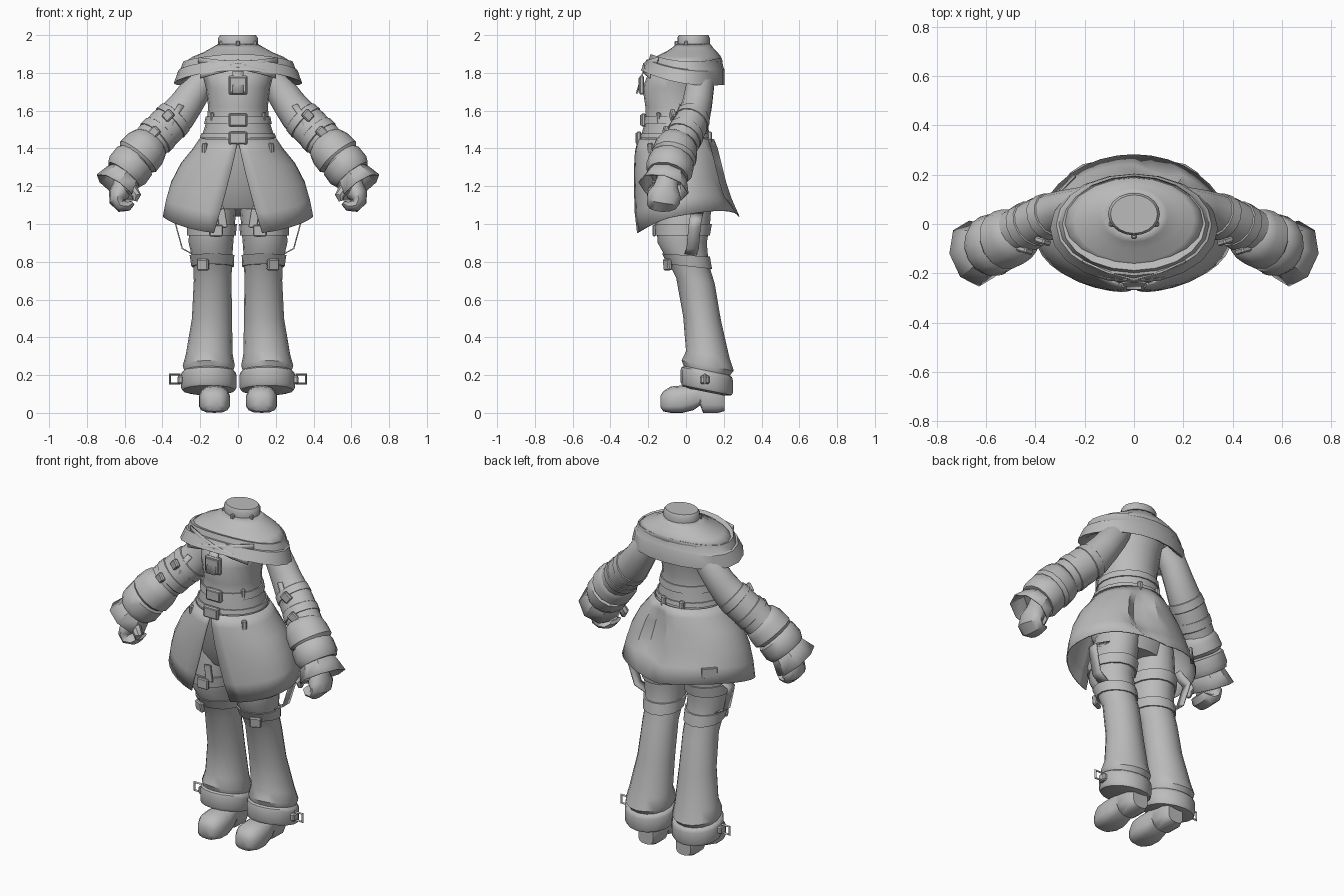
import bpy, bmesh, math
from mathutils import Vector as V

if "Cube" in bpy.data.objects:
    bpy.data.objects.remove(bpy.data.objects["Cube"])

GREY = bpy.data.materials.new("cloth_grey")
GREY.diffuse_color = (0.5, 0.5, 0.5, 1)
GREY.use_nodes = True
GREY.node_tree.nodes["Principled BSDF"].inputs["Base Color"].default_value = GREY.diffuse_color


def finish(name, bm, thick=0, angle=40):
    bmesh.ops.recalc_face_normals(bm, faces=bm.faces)
    me = bpy.data.meshes.new(name)
    bm.to_mesh(me)
    bm.free()
    ob = bpy.data.objects.new(name, me)
    bpy.context.collection.objects.link(ob)
    me.materials.append(GREY)
    if thick:
        m = ob.modifiers.new("thickness", 'SOLIDIFY')
        m.thickness, m.offset = thick, 0
    bpy.ops.object.select_all(action='DESELECT')
    bpy.context.view_layer.objects.active = ob
    ob.select_set(True)
    bpy.ops.object.shade_smooth_by_angle(angle=math.radians(angle))
    return ob


def loft(name, rings, closed=True, caps=True, thick=0, angle=40):
    bm = bmesh.new()
    vs = [[bm.verts.new(p) for p in r] for r in rings]
    n = len(vs[0])
    for a, b in zip(vs, vs[1:]):
        for i in range(n if closed else n - 1):
            j = (i + 1) % n
            bm.faces.new((a[i], a[j], b[j], b[i]))
    if caps and closed:
        bm.faces.new(vs[0])
        bm.faces.new(vs[-1])
    return finish(name, bm, thick, angle)


def flat_ring(cx, cy, z, rx, ry, tilt=0, sag=0, n=20):
    # horizontal oval; tilt slopes it along y, sag drops its sides
    out = []
    for i in range(n):
        a = 2 * math.pi * i / n
        c, s = math.cos(a), math.sin(a)
        out.append((cx + rx * c, cy + ry * s, z + tilt * ry * s - sag * c * c))
    return out


def tube(name, pts, n=14, caps=True):
    # pts: x, y, z, radius in the x-z plane, radius along y
    rings = []
    for k, p in enumerate(pts):
        t = V(pts[min(k + 1, len(pts) - 1)][:3]) - V(pts[max(k - 1, 0)][:3])
        t.normalize()
        a = V((0, 1, 0)).cross(t).normalized()
        b = t.cross(a)
        rings.append([V(p[:3]) + a * p[3] * math.cos(2 * math.pi * i / n)
                      + b * p[4] * math.sin(2 * math.pi * i / n) for i in range(n)])
    return loft(name, rings, caps=caps)


def box(name, loc, size, rot=(0, 0, 0)):
    bm = bmesh.new()
    bmesh.ops.create_cube(bm, size=1)
    bmesh.ops.scale(bm, vec=size, verts=bm.verts)
    bmesh.ops.bevel(bm, geom=bm.edges[:], offset=min(size) * .25, segments=1, affect='EDGES')
    ob = finish(name, bm, angle=30)
    ob.location, ob.rotation_euler = loc, rot
    return ob


def ribbon(name, path, width, thick=.007):
    w = V(width) / 2
    return loft(name, [[V(p) - w, V(p) + w] for p in path], closed=False, thick=thick)


def interp(profile, z):
    for a, b in zip(profile, profile[1:]):
        if a[0] >= z >= b[0]:
            f = (a[0] - z) / (a[0] - b[0])
            return [p + (q - p) * f for p, q in zip(a, b)]
    return profile[-1]


def band(name, ring_at, z0, z1, out):
    loft(name, [ring_at(z0, .001), ring_at(z0, out), ring_at(z1, out), ring_at(z1, .001)], caps=False)


# Torso: height, half width, front, back
TORSO = [(1.9, .12, -.08, .13), (1.8, .19, -.2, .15), (1.72, .17, -.23, .13),
         (1.62, .158, -.215, .11), (1.55, .165, -.215, .11), (1.46, .193, -.24, .128),
         (1.4, .205, -.235, .13), (1.2, .24, -.205, .15), (1.08, .2, -.14, .12)]


def torso_ring(z, out=0):
    _, rx, f, b = interp(TORSO, z)
    return flat_ring(0, (f + b) / 2, z, rx + out, (b - f) / 2 + out)


loft("torso", [torso_ring(p[0]) for p in TORSO])
for k, (z0, z1) in enumerate([(1.57, 1.53), (1.48, 1.455)]):
    band(f"torso_belt_{k}", torso_ring, z0, z1, .008)
for k, (z, h) in enumerate([(1.735, .1), (1.55, .07), (1.455, .07)]):
    y = interp(TORSO, z)[2]
    box(f"front_clasp_{k}", (0, y - .01, z), (.1, .025, h))
    box(f"front_clasp_plate_{k}", (0, y - .022, z), (.085, .012, h * .8))
for s in (1, -1):
    box("belt_clip", (s * .135, -.145, 1.56), (.022, .025, .06), (0, 0, s * .8))
    box("belt_clip_low", (s * .175, -.19, 1.4), (.028, .025, .06), (0, 0, s * .7))
    box("belt_clip_back", (s * .06, .125, 1.46), (.03, .025, .06))

# Neck and layered cowl
loft("neck", [flat_ring(0, .04, z, rx, rx * .82) for z, rx in
              [(1.85, .11), (1.93, .1), (1.945, .085), (1.95, .105), (1.985, .105), (2, .095)]])
for x, y in [(0, -.05), (.09, 0), (-.09, 0)]:
    box("neck_stud", (x, y, 1.955), (.022, .022, .028))
loft("cowl_upper", [flat_ring(0, cy, z, rx, ry, 0, sg) for cy, z, rx, ry, sg in
                    [(.04, 1.95, .1, .085, 0), (.035, 1.93, .135, .105, 0), (.03, 1.91, .18, .13, .005),
                     (.015, 1.885, .24, .165, .005), (0, 1.86, .285, .19, .01)]], caps=False, thick=.01)
loft("cowl_lower", [flat_ring(0, cy, z, rx, ry, t, .03) for cy, z, rx, ry, t in
                    [(.01, 1.885, .25, .17, -.03), (0, 1.89, .29, .188, -.05), (0, 1.85, .305, .198, -.1),
                     (-.003, 1.845, .315, .206, -.12), (-.018, 1.775, .34, .222, -.17),
                     (-.01, 1.785, .3, .19, -.17), (0, 1.83, .24, .15, -.1)]], caps=False, angle=30)
for s in (1, -1):
    ribbon("cowl_strap", [(s * .21, -.15, 1.868), (s * .11, -.196, 1.856), (0, -.226, 1.835),
                          (-s * .11, -.219, 1.81), (-s * .2, -.189, 1.785)], (0, .004, .028), .008)
ribbon("cowl_tongue", [(0, -.225, 1.81), (0, -.238, 1.77), (0, -.262, 1.69)], (.06, 0, 0), .008)

# Coat skirt, open at the front and creased at the back: height, half width, front, back
SKIRT = [(1.45, .202, -.252, .145), (1.4, .235, -.268, .165), (1.32, .3, -.275, .185),
         (1.22, .352, -.276, .21), (1.13, .378, -.276, .24), (1.04, .395, -.268, .28)]
rings, N = [], 32
for k, (z, rx, f, b) in enumerate(SKIRT):
    t = k / (len(SKIRT) - 1)
    ring = []
    for i in range(N + 1):
        gap = .33 * t ** 1.1
        a = gap + (2 * math.pi - 2 * gap) * i / N
        c, s = math.cos(a), math.sin(a)
        crease = 1 - .3 * math.sin(math.pi * t) * max(0, 1 - abs(a - math.pi + .3) / .25)
        y = -.05 + ((b + .05) * -c * crease if c < 0 else (f + .05) * c)
        front = max(0, c) ** 1.5
        dz = t * (-.095 * front + .03 * max(0, -c) * abs(s) * 2)
        ring.append((rx * s, y, z + dz))
    rings.append(ring)
loft("coat_skirt", rings, closed=False, thick=.006, angle=32)
box("skirt_pouch", (-.27, .165, 1.13), (.09, .015, .06), (0, 0, .8))

# Leg: height, centre x, centre y, half width, half depth, tilt
LEG = [(1.16, .12, 0, .115, .14, 0), (1.0, .138, -.015, .122, .142, 0), (.9, .143, -.02, .118, .13, 0),
       (.8, .135, .01, .103, .11, -.1), (.7, .134, .05, .1, .102, -.15), (.5, .138, .085, .106, .1, -.1),
       (.31, .152, .115, .124, .115, -.15), (.25, .155, .115, .138, .138, -.2),
       (.22, .155, .11, .128, .12, -.2), (.12, .15, .11, .1, .1, -.2)]
for s in (1, -1):
    def leg_ring(z, out=0):
        _, x, y, rx, ry, t = interp(LEG, z)
        return flat_ring(s * x, y, z, rx + out, ry + out, t, n=16)
    loft("leg", [leg_ring(p[0]) for p in LEG])
    for nm, z0, z1 in [("thigh_band", 1.0, .94), ("knee_band", .835, .775)]:
        band(nm, leg_ring, z0, z1, .01)
    box("thigh_buckle", (s * .115, -.168, .965), (.07, .02, .06))
    box("thigh_tab", (s * .085, -.158, 1.03), (.045, .01, .1), (0, s * .15, 0))
    box("knee_buckle", (s * .185, -.098, .785), (.065, .025, .06), (.1, 0, s * .45))
    # Hanging garter strap
    ribbon("garter_strap", [(s * .25, .06, 1.06), (s * .335, .05, 1.02), (s * .325, .045, .98),
                            (s * .295, .035, .87), (s * .22, .02, .83)], (0, .065, 0))
    # Ankle cuff and its square buckle
    loft("ankle_cuff", [flat_ring(s * .155, .11, z, rx, rx * .94, -.2, n=16) for z, rx in
                        [(.23, .12), (.215, .142), (.2, .147), (.135, .147), (.12, .14), (.11, .1)]])
    bpy.ops.mesh.primitive_torus_add(major_segments=4, minor_segments=4, major_radius=.034,
                                     minor_radius=.008, location=(s * .335, .1, .18))
    buckle = bpy.context.object
    buckle.name = "ankle_buckle"
    buckle.rotation_euler = (math.pi / 2, math.pi / 4, 0)
    buckle.data.materials.append(GREY)
    box("ankle_buckle_post", (s * .305, .1, .175), (.03, .05, .045))
    # Boot: y, sole height, top height, half width
    foot = []
    for y, lo, hi, w in [(-.135, .03, .09, .035), (-.12, .008, .115, .06), (-.08, 0, .14, .08),
                         (-.02, 0, .145, .084), (.04, .015, .15, .075), (.075, .04, .17, .066),
                         (.09, 0, .18, .066), (.17, 0, .18, .068), (.205, .01, .14, .05)]:
        ring = []
        for i in range(14):
            a = 2 * math.pi * (i + .5) / 14
            c, q = math.cos(a), math.sin(a)
            e = .9 if q > 0 else .45
            ring.append((s * .125 + w * math.copysign(abs(c) ** .8, c), y,
                         (lo + hi) / 2 + (hi - lo) / 2 * math.copysign(abs(q) ** e, q)))
        foot.append(ring)
    loft("boot", foot)

    # Sleeve with upper-arm bands, elbow and layered cuffs
    tube("sleeve", [(s * x, y, z, a, b) for x, y, z, a, b in
                    [(.15, .07, 1.8, .06, .06), (.21, .075, 1.73, .08, .075), (.27, .06, 1.64, .088, .08),
                     (.315, .045, 1.58, .096, .085), (.375, .02, 1.52, .103, .092),
                     (.43, -.01, 1.465, .102, .094), (.475, -.03, 1.42, .1, .095)]])
    tube("upper_arm_band", [(s * x, y, z, a, b) for x, y, z, a, b in
                            [(.325, .04, 1.57, .09, .08), (.33, .038, 1.565, .102, .092),
                             (.36, .025, 1.535, .106, .096), (.366, .022, 1.53, .09, .08)]])
    tube("forearm_band", [(s * x, y, z, a, b) for x, y, z, a, b in
                          [(.405, .005, 1.492, .09, .08), (.41, .002, 1.487, .106, .098),
                           (.44, -.015, 1.455, .107, .1), (.446, -.018, 1.45, .09, .08)]])
    tube("cuff_upper", [(s * x, y, z, a, b) for x, y, z, a, b in
                        [(.455, -.025, 1.44, .085, .08), (.468, -.035, 1.425, .108, .105),
                         (.49, -.05, 1.4, .12, .118), (.53, -.065, 1.355, .124, .122),
                         (.545, -.07, 1.335, .1, .1)]])
    tube("cuff_lower", [(s * x, y, z, a, b) for x, y, z, a, b in
                        [(.535, -.07, 1.345, .1, .1), (.547, -.075, 1.335, .118, .122),
                         (.585, -.09, 1.285, .12, .126), (.605, -.097, 1.26, .105, .11)]])
    flare = tube("cuff_flare", [(s * .585, -.09, 1.285, .08, .09), (s * .605, -.1, 1.255, .098, .108),
                                (s * .648, -.12, 1.193, .122, .138)], n=8, caps=False)
    flare.modifiers.new("thickness", 'SOLIDIFY').thickness = .006
    ribbon("arm_strap", [(s * .3, -.03, 1.63), (s * .34, -.052, 1.57), (s * .368, -.07, 1.51),
                         (s * .385, -.078, 1.46)], (s * .03, 0, .012))
    box("upper_arm_buckle", (s * .37, -.07, 1.575), (.055, .025, .05), (0, s * .75, s * .3))
    box("forearm_buckle", (s * .445, -.105, 1.485), (.06, .025, .05), (0, s * .75, s * .3))

    # Hand: palm, curled fingers and thumb
    tube("hand", [(s * x, y, z, a, b) for x, y, z, a, b in
                  [(.59, -.09, 1.28, .05, .05), (.61, -.105, 1.2, .055, .065), (.632, -.115, 1.155, .054, .088),
                   (.637, -.12, 1.12, .044, .088), (.618, -.125, 1.095, .034, .08),
                   (.58, -.125, 1.095, .025, .07), (.555, -.125, 1.112, .012, .05)]], n=12)
    tube("thumb", [(s * x, y, z, r, r) for x, y, z, r in
                   [(.59, -.15, 1.2, .03), (.558, -.172, 1.18, .03), (.538, -.182, 1.15, .026),
                    (.545, -.182, 1.122, .012)]], n=8)
